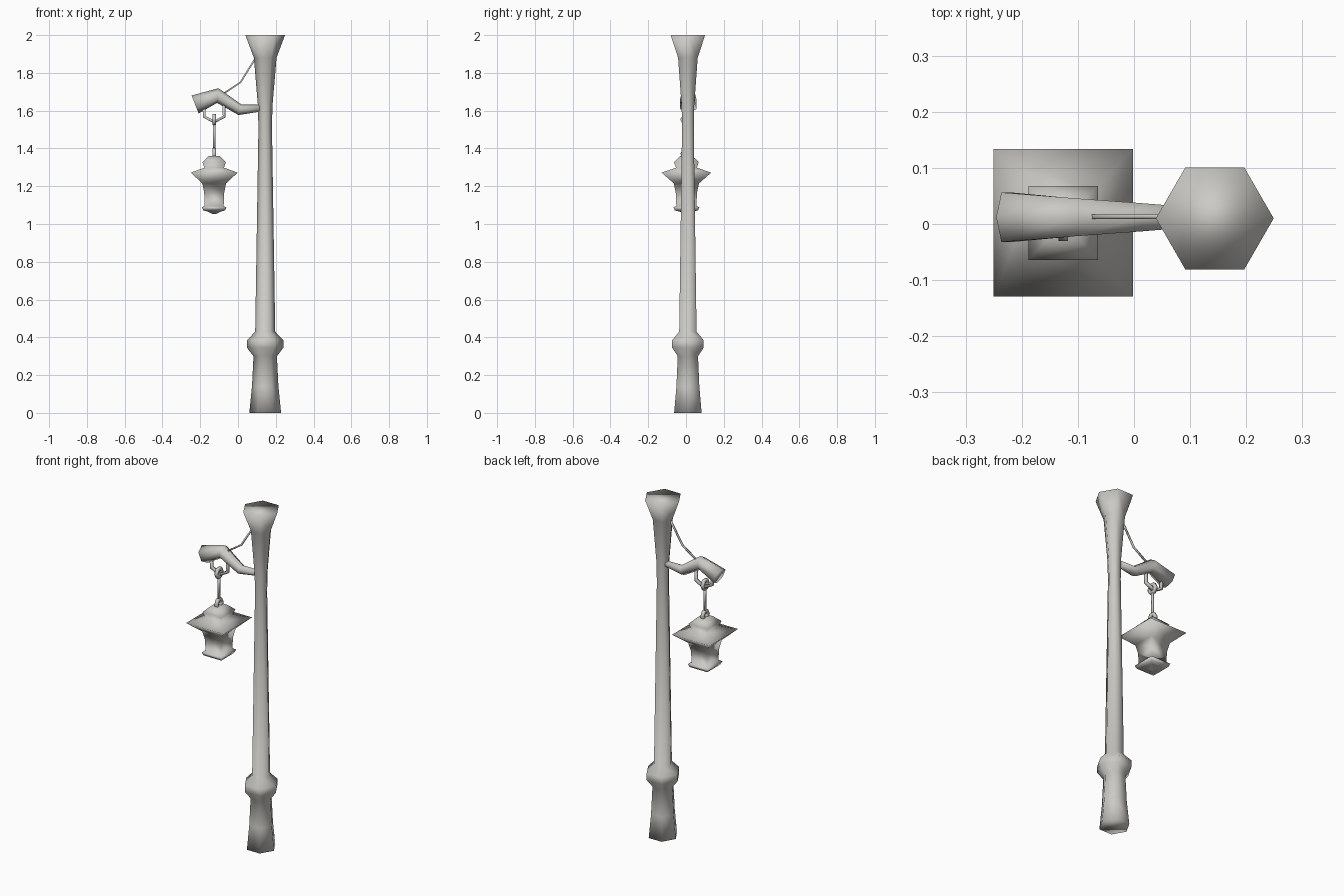
import bpy, bmesh, math
from mathutils import Vector

cube = bpy.data.objects.get("Cube")
if cube:
    bpy.data.objects.remove(cube)

grey = bpy.data.materials.new("warm_grey")
grey.use_nodes = True
colour = (0.60, 0.59, 0.56, 1)
grey.diffuse_color = colour
grey.node_tree.nodes["Principled BSDF"].inputs["Base Color"].default_value = colour


def sweep(name, path, radii, sides, normal=(0, 1, 0), turn=0.0, closed=False, stretch=1.0):
    """Loft polygon rings along a flat path whose plane faces along normal."""
    bm = bmesh.new()
    points = [Vector(p) for p in path]
    n, count, rings = Vector(normal), len(path), []
    for i, p in enumerate(points):
        before = points[i - 1] if closed or i else p
        after = points[(i + 1) % count] if closed or i < count - 1 else p
        tangent = ((after - p).normalized() + (p - before).normalized()).normalized()
        across = tangent.cross(n)
        ring = []
        for k in range(sides):
            a = math.tau * k / sides + turn
            ring.append(bm.verts.new(p + radii[i] * (across * math.cos(a) + n * math.sin(a) * stretch)))
        rings.append(ring)
    for i in range(count if closed else count - 1):
        r, s = rings[i], rings[(i + 1) % count]
        for k in range(sides):
            j = (k + 1) % sides
            bm.faces.new((r[k], r[j], s[j], s[k]))
    if not closed:
        bm.faces.new(rings[0][::-1])
        bm.faces.new(rings[-1])
    bmesh.ops.recalc_face_normals(bm, faces=bm.faces)
    for f in bm.faces:
        f.smooth = True
    mesh = bpy.data.meshes.new(name)
    bm.to_mesh(mesh)
    bm.free()
    mesh.materials.append(grey)
    obj = bpy.data.objects.new(name, mesh)
    bpy.context.collection.objects.link(obj)
    return obj


def turned(name, x, y, profile, sides, **options):
    """Upright part from (radius, height) pairs."""
    return sweep(name, [(x, y, z) for r, z in profile], [r for r, z in profile], sides, **options)


# Hexagonal post with flared foot, collar and head
turned("post", 0.144, 0.01, [
    (0.084, 0), (0.070, 0.14), (0.062, 0.30), (0.096, 0.345), (0.096, 0.385),
    (0.053, 0.43), (0.036, 1.50), (0.038, 1.62), (0.060, 1.88), (0.105, 2.0)], 6)

# Crooked arm that thickens toward its free end
sweep("arm", [(0.13, 0.012, 1.615), (0.01, 0.012, 1.605), (-0.107, 0.012, 1.68), (-0.227, 0.012, 1.633)],
      [0.018, 0.029, 0.039, 0.051], 6)

# Thin stay between the arm and the head of the post
sweep("stay", [(0.10, 0.013, 1.89), (0.013, 0.013, 1.75), (-0.085, 0.013, 1.685)], [0.006] * 3, 4,
      turn=math.pi / 4)

# Bracket under the arm
LX, LY = -0.126, 0.002
sweep("bracket", [(LX - 0.055, 0.01, 1.63), (LX - 0.052, 0.01, 1.568), (LX, 0.01, 1.54),
                  (LX + 0.052, 0.01, 1.568), (LX + 0.052, 0.01, 1.65)], [0.011] * 5, 4, turn=math.pi / 4)

# Hanging rod with a link at each end
turned("hanging_rod", LX, LY, [(0.009, 1.39), (0.009, 1.55)], 4, turn=math.pi / 4)
for name, z in (("upper_link", 1.553), ("lower_link", 1.372)):
    ring = [(LX, LY + 0.024 * math.cos(math.tau * k / 6), z + 0.026 * math.sin(math.tau * k / 6))
            for k in range(6)]
    sweep(name, ring, [0.012] * 6, 4, normal=(1, 0, 0), turn=math.pi / 4, closed=True)

# Square lantern, from the pointed base up to the cap
half_widths = [(0.008, 1.052), (0.035, 1.066), (0.058, 1.072), (0.065, 1.09), (0.050, 1.093),
               (0.053, 1.165), (0.063, 1.215), (0.124, 1.272), (0.052, 1.298), (0.062, 1.328),
               (0.030, 1.36)]
turned("lantern", LX, LY, [(w * math.sqrt(2), z) for w, z in half_widths], 4,
       turn=math.pi / 4, stretch=1.06)
